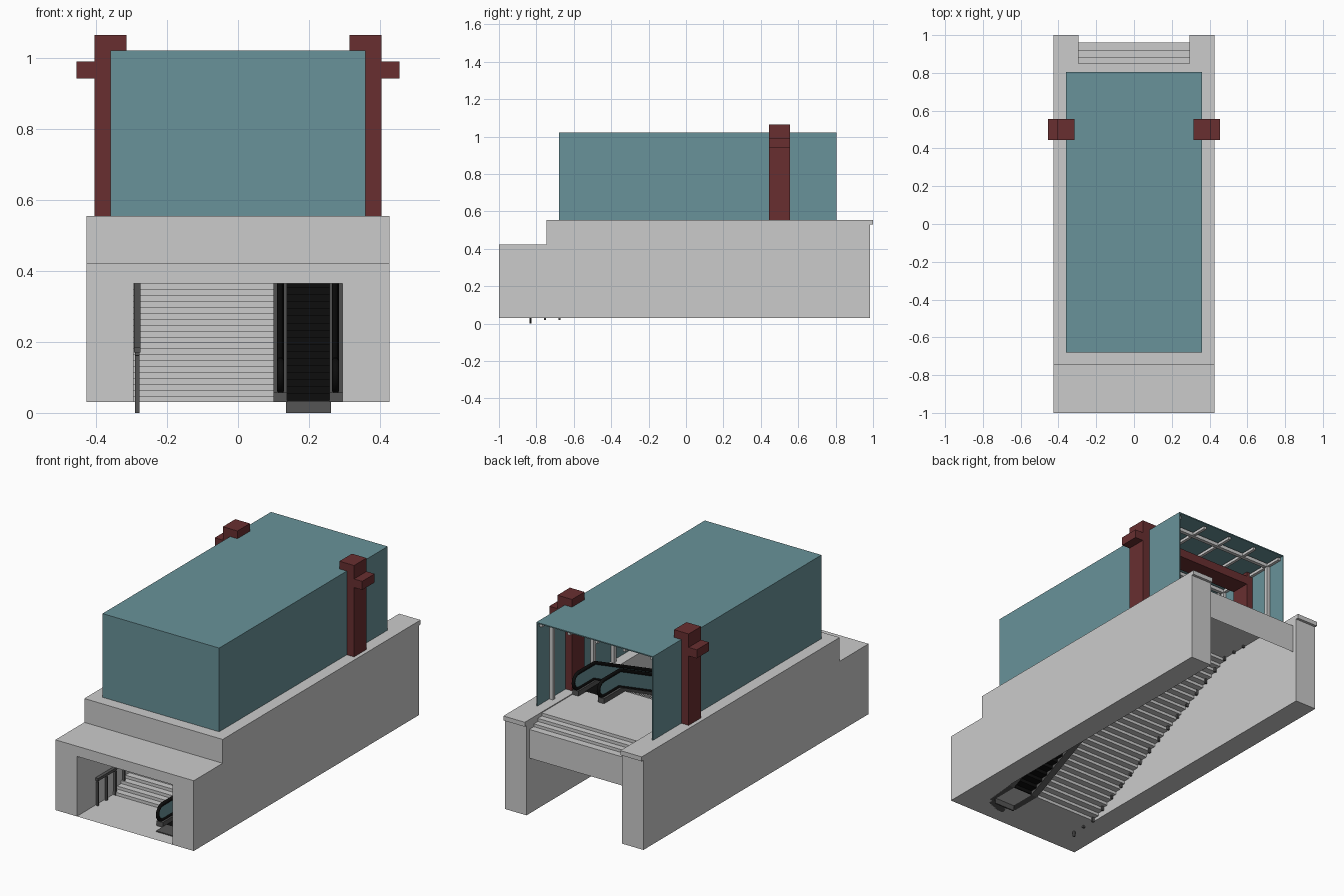
import bpy, bmesh, math
from mathutils import Vector

if "Cube" in bpy.data.objects:
    bpy.data.objects.remove(bpy.data.objects["Cube"])


def material(name, rgb):
    m = bpy.data.materials.new(name)
    m.diffuse_color = (*rgb, 1)
    m.use_nodes = True
    m.node_tree.nodes["Principled BSDF"].inputs["Base Color"].default_value = m.diffuse_color
    return m


TEAL = material("teal_glass", (0.14, 0.29, 0.32))
RED = material("red_steel", (0.14, 0.028, 0.03))
DARK = material("dark_metal", (0.09, 0.09, 0.09))
BLACK = material("black_rubber", (0.004, 0.004, 0.004))


def finish(name, bm, mat):
    bmesh.ops.recalc_face_normals(bm, faces=bm.faces)
    me = bpy.data.meshes.new(name)
    bm.to_mesh(me)
    bm.free()
    ob = bpy.data.objects.new(name, me)
    bpy.context.collection.objects.link(ob)
    if mat:
        me.materials.append(mat)
    return ob


def prism(name, pts, x0, x1, mat=None):
    """Closed (y, z) profile extruded along x."""
    bm = bmesh.new()
    f = bm.faces.new([bm.verts.new((x0, y, z)) for y, z in pts])
    r = bmesh.ops.extrude_face_region(bm, geom=[f])
    vs = [v for v in r["geom"] if isinstance(v, bmesh.types.BMVert)]
    bmesh.ops.translate(bm, verts=vs, vec=(x1 - x0, 0, 0))
    return finish(name, bm, mat)


def sheet(name, pts, x0, x1, mat=None):
    """Open (y, z) profile swept along x as a surface."""
    bm = bmesh.new()
    rows = [(bm.verts.new((x0, y, z)), bm.verts.new((x1, y, z))) for y, z in pts]
    for a, b in zip(rows, rows[1:]):
        bm.faces.new((a[0], a[1], b[1], b[0]))
    return finish(name, bm, mat)


def box(name, x0, x1, y0, y1, z0, z1, mat=None):
    return prism(name, [(y0, z0), (y1, z0), (y1, z1), (y0, z1)], x0, x1, mat)


# Slope shared by stairs, escalator and railing
Y0, Y1, ZF, ZL = -0.68, 0.43, 0.03, 0.55
IN = 0.295


def ramp(y):
    return ZF + (ZL - ZF) * min(1, max(0, (y - Y0) / (Y1 - Y0)))


def steps(y0, z0, y1, z1, n):
    """Risers and treads, riser first."""
    pts = [(y0, z0)]
    for i in range(n):
        z = z0 + (z1 - z0) * (i + 1) / n
        pts += [(y0 + (y1 - y0) * i / n, z), (y0 + (y1 - y0) * (i + 1) / n, z)]
    return pts


# Concrete shell: stepped body with passage and stairwell cut out
shell = prism("concrete_shell", [(-1, ZF), (.985, ZF), (.985, .53), (1, .53), (1, .555),
                                 (-.745, .555), (-.745, .422), (-1, .422)], -.427, .427)
cutter = prism("passage_cutter", [(-2, -1), (2, -1), (2, 2), (-.64, 2),
                                  (-.64, .365), (-2, .365)], -IN, IN)
cutter.hide_render = True
mod = shell.modifiers.new("passage", "BOOLEAN")
mod.operation, mod.object, mod.solver = "DIFFERENCE", cutter, "EXACT"
bpy.context.view_layer.objects.active = shell
bpy.ops.object.modifier_apply(modifier="passage")
bpy.data.objects.remove(cutter)

# Floor, stairs, landing and rear steps
sheet("lower_floor", [(-1, ZF), (Y0, ZF)], -IN, IN)
sheet("stairs", steps(Y0, ZF, Y1, ZL, 31), -IN, .10)
sheet("landing", [(Y1, ZL), (.85, ZL), (.85, .533), (.885, .533), (.885, .516),
                  (.92, .516), (.92, .50), (.96, .50), (.96, .34)], -IN, IN)

# Escalator: skirts, moving steps, pit plate
for name, x0, x1 in (("inner", .10, .138), ("outer", .258, IN)):
    prism(f"escalator_skirt_{name}",
          [(-.86, ZF), (Y0, ZF), (Y1, ZL), (.58, ZL), (.58, ZL + .028),
           (Y1 - .01, ZL + .028), (Y0 - .01, ZF + .028), (-.86, ZF + .028)], x0, x1, DARK)
sheet("escalator_steps", [(-.83, ZF + .004)] + steps(Y0, ZF + .004, Y1, ZL + .004, 26)
      + [(.52, ZL + .004)], .138, .258, BLACK)
box("escalator_pit_plate", .135, .262, -.835, -.828, 0, ZF, DARK)
box("escalator_comb", .138, .258, -.92, -.83, ZF, ZF + .005, DARK)


# Escalator balustrades: glass panel with a looping handrail
def loop(lo, hi, ya, yb):
    r, pts = (hi - lo) / 2, []
    for c, z, start in ((ya + r, ZF, 270), (yb - r, ZL, 90)):
        for i in range(9):
            a = math.radians(start - 180 * i / 8)
            pts.append((c + r * math.cos(a), z + (lo + hi) / 2 + r * math.sin(a)))
        k = -.02 if z == ZF else .0
        if z == ZF:
            pts += [(Y0 + k, ZF + hi), (Y1 + k, ZL + hi)]
        else:
            pts += [(Y1, ZL + lo), (Y0, ZF + lo)]
    return pts


for name, x in (("inner", .12), ("outer", .275)):
    path = loop(.032, .118, -.88, .60)
    prism(f"balustrade_glass_{name}", path, x - .004, x + .004, TEAL)
    cu = bpy.data.curves.new(f"handrail_{name}", "CURVE")
    cu.dimensions, cu.bevel_depth, cu.bevel_resolution = "3D", .01, 1
    sp = cu.splines.new("POLY")
    sp.points.add(len(path) - 1)
    for p, (y, z) in zip(sp.points, path):
        p.co = (x, y, z, 1)
    sp.use_cyclic_u = True
    cu.materials.append(BLACK)
    bpy.context.collection.objects.link(bpy.data.objects.new(f"escalator_handrail_{name}", cu))

# Stair railing against the left wall
H = .14
prism("stair_rail", [(-.84, ZF + H), (Y0, ZF + H), (Y1, ZL + H - .02), (.58, ZL + H - .02),
                     (.58, ZL + H - .005), (Y1, ZL + H - .005), (Y0, ZF + H + .015),
                     (-.84, ZF + H + .015)], -.293, -.275, DARK)
for i in range(19):
    y = -.832 + i * .0775
    bottom = 0 if i == 0 else ramp(y) - .012
    box(f"rail_post_{i}", -.29, -.278, y - .005, y + .005, bottom, ramp(y) + H - .008, DARK)

# Glass canopy: roof, two sides and closed front, open at the back
T, XG, ZB, ZT = .006, .36, .555, 1.022
box("canopy_roof", -XG, XG, -.68, .805, ZT - T, ZT, TEAL)
box("canopy_front", -XG, XG, -.68, -.68 + T, ZB, ZT - T, TEAL)
for s, side in ((-1, "left"), (1, "right")):
    a, b = sorted((s * XG, s * (XG - T)))
    box(f"canopy_side_{side}", a, b, -.68 + T, .805, ZB, ZT - T, TEAL)

# Light frame inside the canopy
for k in range(8):
    y = .69 - .18 * k
    for s, side in ((-1, "left"), (1, "right")):
        a, b = sorted((s * .352, s * .332))
        box(f"frame_post_{side}_{k}", a, b, y - .01, y + .01, ZB, 1.0)
    box(f"frame_beam_{k}", -.352, .352, y - .01, y + .01, .99, 1.01)
for k in range(5):
    x = -.342 + .171 * k
    box(f"frame_purlin_{k}", x - .008, x + .008, -.67, .79, .994, 1.01)

# Red portal frame straddling the canopy
for s, side in ((-1, "left"), (1, "right")):
    for part, xa, xb, z0, z1 in (("column", .315, .405, ZB, 1.065), ("arm", .405, .455, .942, .99)):
        a, b = sorted((s * xa, s * xb))
        box(f"portal_{part}_{side}", a, b, .445, .555, z0, z1, RED)
box("portal_beam", -.315, .315, .445, .555, .942, .99, RED)
